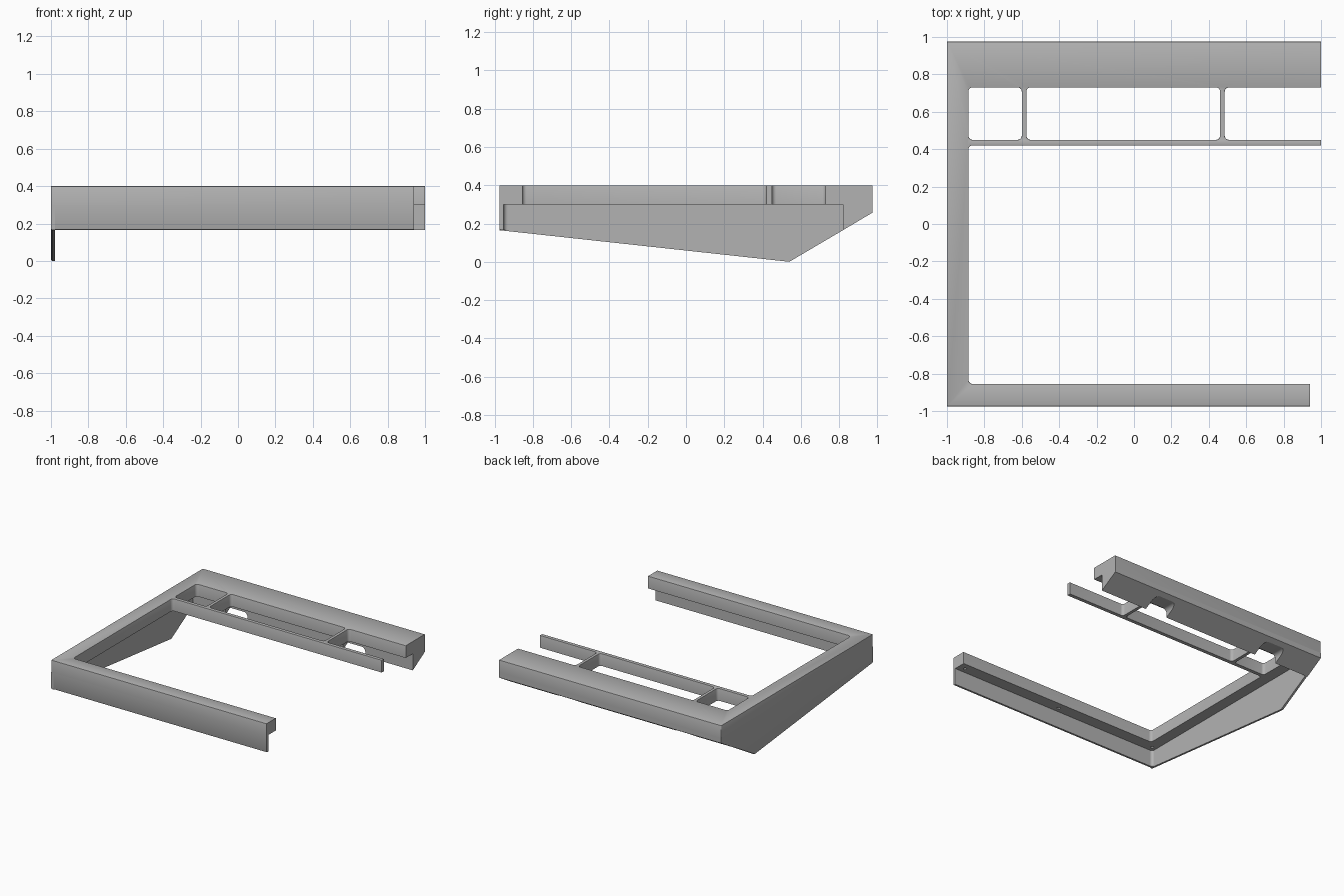
import bpy, bmesh, math
from mathutils import Vector

cube = bpy.data.objects.get("Cube")
if cube:
    bpy.data.objects.remove(cube, do_unlink=True)

grey = bpy.data.materials.new("plain grey")
grey.use_nodes = True
grey.diffuse_color = (0.45, 0.45, 0.45, 1)
bsdf = next(n for n in grey.node_tree.nodes if n.type == 'BSDF_PRINCIPLED')
bsdf.inputs["Base Color"].default_value = grey.diffuse_color
bsdf.inputs["Roughness"].default_value = 0.6

# Main sizes
TOP, UNDER, LIP = 0.40, 0.30, 0.165
SIDE, DEPTH, FRONT_END = 1.0, 0.975, 0.94
WALL, ROUND, EDGE = 0.022, 0.022, 0.009
SILL = 0.82


def rounded(points, steps=5):
    """Round each corner (u, v, radius) of an outline with right-angled corners."""
    out = []
    for i, (u, v, r) in enumerate(points):
        p = Vector((u, v))
        if r == 0:
            out.append(p)
            continue
        a = (Vector(points[i - 1][:2]) - p).normalized() * r
        b = (Vector(points[(i + 1) % len(points)][:2]) - p).normalized() * r
        for k in range(steps + 1):
            t = math.pi / 2 * k / steps
            out.append(p + a * (1 - math.sin(t)) + b * (1 - math.cos(t)))
    return out


def box_outline(u0, u1, v0, v1, r):
    return rounded([(u0, v0, r), (u1, v0, r), (u1, v1, r), (u0, v1, r)])


def prism(name, loops, axis, start, end, bevel_rule=None):
    """Extrude an outline (with optional holes) along an axis."""
    place = {'x': lambda u, v: (start, u, v),
             'y': lambda u, v: (u, start, v),
             'z': lambda u, v: (u, v, start)}[axis]
    bm = bmesh.new()
    for loop in loops:
        verts = [bm.verts.new(place(*p)) for p in loop]
        for i, v in enumerate(verts):
            bm.edges.new((verts[i - 1], v))
    bmesh.ops.triangle_fill(bm, use_beauty=True, edges=bm.edges[:])
    bmesh.ops.dissolve_limit(bm, angle_limit=0.01, verts=bm.verts[:], edges=bm.edges[:])
    grown = bmesh.ops.extrude_face_region(bm, geom=bm.faces[:])
    move = Vector([end - start if a == axis else 0 for a in 'xyz'])
    bmesh.ops.translate(bm, vec=move,
                        verts=[g for g in grown['geom'] if isinstance(g, bmesh.types.BMVert)])
    bmesh.ops.recalc_face_normals(bm, faces=bm.faces[:])
    bm.normal_update()
    if bevel_rule:
        edges = [e for e in bm.edges if len(e.link_faces) == 2 and bevel_rule(e)]
        bmesh.ops.bevel(bm, geom=edges, offset=EDGE, segments=2, profile=0.5,
                        affect='EDGES', clamp_overlap=True)
    mesh = bpy.data.meshes.new(name)
    bm.to_mesh(mesh)
    bm.free()
    mesh.materials.append(grey)
    obj = bpy.data.objects.new(name, mesh)
    bpy.context.collection.objects.link(obj)
    return obj


def activate(obj):
    bpy.ops.object.select_all(action='DESELECT')
    obj.select_set(True)
    bpy.context.view_layer.objects.active = obj


def cut(obj, cutters):
    for c in cutters:
        mod = obj.modifiers.new("cut", 'BOOLEAN')
        mod.operation, mod.object, mod.solver = 'DIFFERENCE', c, 'EXACT'
        activate(obj)
        bpy.ops.object.modifier_apply(modifier=mod.name)
        bpy.data.objects.remove(c, do_unlink=True)


def top_rim(e):
    """Upper edges, apart from those on the open right-hand ends."""
    normals = [f.normal for f in e.link_faces]
    return (any(n.z > 0.9 for n in normals) and any(abs(n.z) < 0.1 for n in normals)
            and not any(n.x > 0.9 and e.verts[0].co.x > 0.9 for n in normals))


def outer_bottom(nx, ny):
    """Lower edges on the outer face of a wall."""
    def rule(e):
        return (any(f.normal.x * nx + f.normal.y * ny > 0.9 for f in e.link_faces)
                and any(f.normal.z < -0.5 for f in e.link_faces))
    return rule


# Top frame: open C outline with a rear cross rail and two closed windows
IN_X, IN_FRONT, IN_BACK = -0.885, -0.855, 0.73
RAIL_FRONT, RAIL_BACK = 0.42, 0.45
DIVIDERS = [(-0.6, -0.575), (0.46, 0.485)]
outline = rounded([
    (-SIDE, -DEPTH, 0.006), (FRONT_END, -DEPTH, 0), (FRONT_END, IN_FRONT, 0),
    (IN_X, IN_FRONT, ROUND), (IN_X, RAIL_FRONT, ROUND), (SIDE, RAIL_FRONT, 0),
    (SIDE, RAIL_BACK, 0), (DIVIDERS[1][1], RAIL_BACK, ROUND),
    (DIVIDERS[1][1], IN_BACK, ROUND), (SIDE, IN_BACK, 0),
    (SIDE, DEPTH, 0), (-SIDE, DEPTH, 0.006)])
windows = [box_outline(a, b, RAIL_BACK, IN_BACK, ROUND)
           for a, b in ((IN_X, DIVIDERS[0][0]), (DIVIDERS[0][1], DIVIDERS[1][0]))]
frame = prism("top_frame", [outline] + windows, 'z', UNDER, TOP, top_rim)

# Screw holes under the front bar
holes = []
for x in (0.88, -0.03, -0.94):
    ring = [(x + 0.013 * math.cos(math.tau * k / 12), -0.91 + 0.013 * math.sin(math.tau * k / 12))
            for k in range(12)]
    holes.append(prism("screw_cutter", [ring], 'z', UNDER - 0.05, UNDER + 0.06))
cut(frame, holes)

# Front skirt wall
front = prism("front_wall", [[(-SIDE + WALL, LIP), (FRONT_END, LIP),
                              (FRONT_END, UNDER), (-SIDE + WALL, UNDER)]],
              'y', -DEPTH, -DEPTH + WALL, outer_bottom(0, -1))

# Side skirt wall, tapering down to the rear foot
side = prism("side_wall", [[(-DEPTH, UNDER), (-DEPTH, LIP), (0.54, 0), (SILL, LIP),
                            (SILL, UNDER)]],
             'x', -SIDE, -SIDE + WALL, outer_bottom(-1, 0))

# Rounded inner corner between the two walls
cx, cy = -SIDE + WALL, -DEPTH + WALL
fillet = prism("corner_fillet",
               [rounded([(cx, cy + ROUND, 0), (cx, cy, ROUND * 0.99), (cx + ROUND, cy, 0)])
                + [Vector((cx, cy))]], 'z', LIP, UNDER)

# Solid rear sill with a sloped underside and two cable notches
sill = prism("rear_sill", [[(SILL, UNDER), (SILL, LIP), (DEPTH, 0.257), (DEPTH, UNDER)]],
             'x', -SIDE, SIDE)
notches = []
for a, b in DIVIDERS:
    x = (a + b) / 2
    arch = rounded([(x - 0.1, 0.1, 0), (x + 0.1, 0.1, 0),
                    (x + 0.1, 0.235, 0.035), (x - 0.1, 0.235, 0.035)])
    notches.append(prism("notch_cutter", [arch], 'y', SILL - 0.05, DEPTH + 0.05))
cut(sill, notches)

for obj in (frame, front, side, fillet, sill):
    activate(obj)
    bpy.ops.object.shade_smooth_by_angle(angle=math.radians(30))
